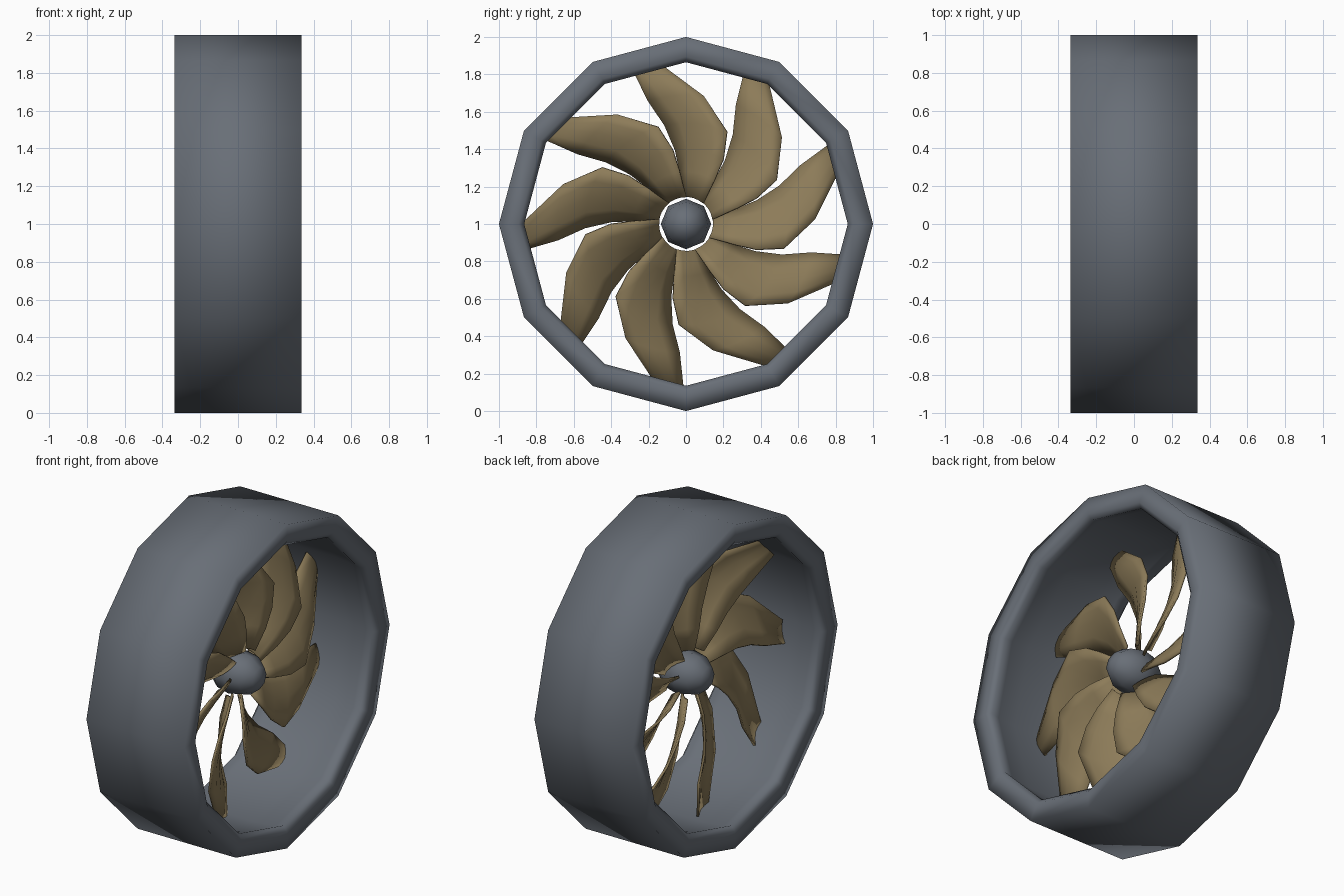
import bpy, bmesh
from math import sin, cos, radians, pi

if "Cube" in bpy.data.objects:
    bpy.data.objects.remove(bpy.data.objects["Cube"])


def material(name, rgb):
    mat = bpy.data.materials.new(name)
    mat.use_nodes = True
    mat.diffuse_color = (*rgb, 1)
    bsdf = mat.node_tree.nodes["Principled BSDF"]
    bsdf.inputs["Base Color"].default_value = (*rgb, 1)
    return mat


steel = material("slate grey", (0.14, 0.158, 0.185))
bronze = material("dull bronze", (0.265, 0.2, 0.1))


def finish(bm, name, mat):
    bmesh.ops.recalc_face_normals(bm, faces=bm.faces)
    mesh = bpy.data.meshes.new(name)
    bm.to_mesh(mesh)
    bm.free()
    mesh.materials.append(mat)
    mesh.shade_smooth()
    obj = bpy.data.objects.new(name, mesh)
    obj.location.z = 1
    bpy.context.collection.objects.link(obj)
    return obj


def polar(x, r, angle):
    return (x, r * cos(angle), r * sin(angle))


def lathe(name, profile, sides, mat, closed):
    """Turn (x, radius) points around the x axis."""
    bm = bmesh.new()
    rings = [[bm.verts.new(polar(x, r, 2 * pi * i / sides)) for i in range(sides)]
             for x, r in profile]
    if closed:
        rings.append(rings[0])
    for a, b in zip(rings, rings[1:]):
        for i in range(sides):
            j = (i + 1) % sides
            bm.faces.new((a[i], a[j], b[j], b[i]))
    bmesh.ops.remove_doubles(bm, verts=bm.verts, dist=0.0005)
    return finish(bm, name, mat)


# Outer shroud: flat outside, rolled lips around a slightly hollow inside
half = [(0.335, 1.0), (0.335, 0.895), (0.31, 0.865), (0.25, 0.88), (0.12, 0.895)]
lathe("shroud", half + [(-x, r) for x, r in reversed(half)], 12, steel, True)

# Hub: low-poly elongated ball
lathe("hub", [(0.17 * cos(pi * k / 6), 0.135 * sin(pi * k / 6)) for k in range(7)],
      8, steel, False)

# Blade rows: radius, trailing angle, leading angle, trailing x, leading x
rows = [
    (0.145, 95, 50, -0.05, 0.05),
    (0.28, 96, 57, -0.07, 0.08),
    (0.40, 98, 60, -0.07, 0.09),
    (0.54, 102, 66, -0.07, 0.09),
    (0.69, 107, 82, -0.06, 0.03),
    (0.88, 109, 100, -0.07, -0.04),
]
BLADES = 9
COLUMNS = 4


def blade(index):
    bm = bmesh.new()
    grid = []
    for r, a0, a1, x0, x1 in rows:
        line = []
        for c in range(COLUMNS + 1):
            t = c / COLUMNS
            angle = radians(a0 + (a1 - a0) * t) + index * 2 * pi / BLADES
            camber = 0.02 * sin(pi * t)
            line.append(bm.verts.new(polar(x0 + (x1 - x0) * t + camber, r, angle)))
        grid.append(line)
    for a, b in zip(grid, grid[1:]):
        for c in range(COLUMNS):
            bm.faces.new((a[c], a[c + 1], b[c + 1], b[c]))
    obj = finish(bm, f"blade_{index + 1}", bronze)
    solid = obj.modifiers.new("thickness", "SOLIDIFY")
    solid.thickness = 0.014
    solid.offset = 0


for n in range(BLADES):
    blade(n)
